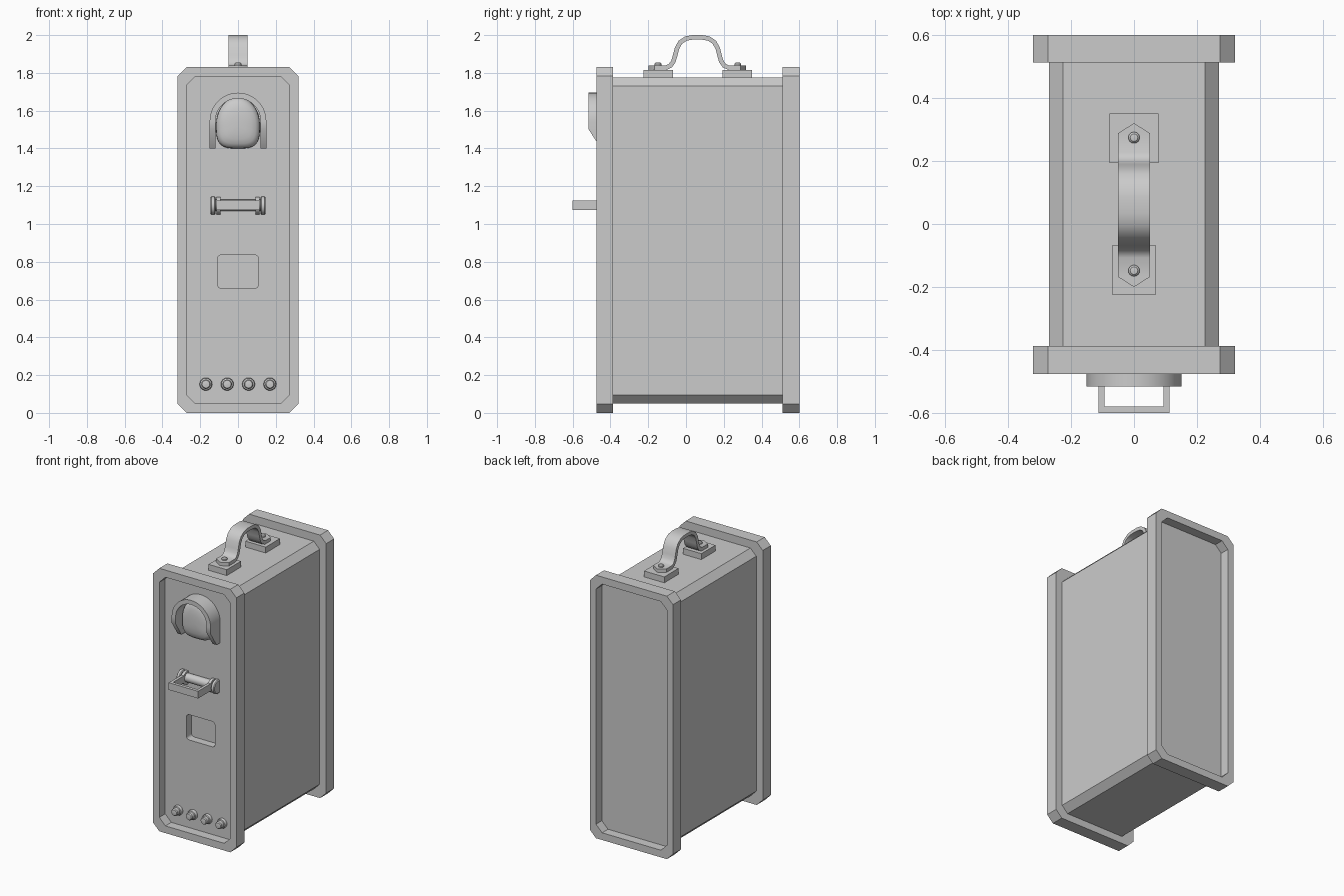
import bpy, bmesh
from math import sin, cos, pi, copysign

if "Cube" in bpy.data.objects:
    bpy.data.objects.remove(bpy.data.objects["Cube"])


def loft(name, rings, smooth=None):
    """Skin a series of closed rings with equal point counts and cap both ends."""
    bm = bmesh.new()
    vs = [[bm.verts.new(p) for p in r] for r in rings]
    n = len(rings[0])
    for a, b in zip(vs, vs[1:]):
        for i in range(n):
            j = (i + 1) % n
            bm.faces.new((a[i], a[j], b[j], b[i]))
    bm.faces.new(vs[0])
    bm.faces.new(vs[-1])
    bmesh.ops.recalc_face_normals(bm, faces=bm.faces[:])
    me = bpy.data.meshes.new(name)
    bm.to_mesh(me)
    bm.free()
    ob = bpy.data.objects.new(name, me)
    bpy.context.collection.objects.link(ob)
    if smooth:
        bpy.ops.object.select_all(action='DESELECT')
        bpy.context.view_layer.objects.active = ob
        ob.select_set(True)
        bpy.ops.object.shade_smooth_by_angle(angle=smooth)
    return ob


def octagon(y, w, z0, z1, c):
    return [(-w, y, z0 + c), (-w + c, y, z0), (w - c, y, z0), (w, y, z0 + c),
            (w, y, z1 - c), (w - c, y, z1), (-w + c, y, z1), (-w, y, z1 - c)]


def box(name, x0, x1, y0, y1, z0, z1):
    return loft(name, [[(x0, y0, z), (x1, y0, z), (x1, y1, z), (x0, y1, z)]
                       for z in (z0, z1)])


def lathe(name, profile, centre, axis, n=20):
    """Revolve (radius, distance) pairs round 'x', 'z' or '-y' through centre."""
    cx, cy, cz = centre
    rings = []
    for r, d in profile:
        ring = []
        for i in range(n):
            u, v = r * cos(2 * pi * i / n), r * sin(2 * pi * i / n)
            off = {'x': (d, u, v), 'z': (u, v, d), '-y': (u, -d, v)}[axis]
            ring.append((cx + off[0], cy + off[1], cz + off[2]))
        rings.append(ring)
    return loft(name, rings, 0.6)


# Case: body with a raised, recessed frame at each end
outer, inner, body = (0.32, 0, 1.83, 0.047), (0.273, 0.05, 1.78, 0.047), (0.27, 0.05, 1.775, 0.045)
PANEL = -0.41
case = loft("case", [octagon(y, *s) for y, s in (
    (PANEL, inner), (-0.475, inner), (-0.475, outer), (-0.387, outer), (-0.387, body),
    (0.512, body), (0.512, outer), (0.6, outer), (0.6, inner), (0.535, inner))])

# Rounded window sunk into the front panel
def round_rect(y, w, h, zc, r):
    return [(sx * (w - r) + r * cos(a), y, zc + sz * (h - r) + r * sin(a))
            for sx, sz, start in ((1, 1, 0), (-1, 1, pi / 2), (-1, -1, pi), (1, -1, 1.5 * pi))
            for a in (start + k * pi / 8 for k in range(5))]

cutter = loft("window_cutter", [round_rect(y, 0.109, 0.088, 0.748, 0.02) for y in (-0.45, -0.355)])
cutter.hide_render = True
mod = case.modifiers.new("window", 'BOOLEAN')
mod.object, mod.operation, mod.solver = cutter, 'DIFFERENCE', 'EXACT'
bpy.context.view_layer.objects.active = case
bpy.ops.object.modifier_apply(modifier=mod.name)
bpy.data.objects.remove(cutter)

# Lamp hood: arch with slanted leg ends
path = [(1, 0, 1.40), (1, 0, 1.50)]
path += [(cos(pi * i / 20), sin(pi * i / 20), 1.545) for i in range(21)]
path += [(-1, 0, 1.50), (-1, 0, 1.40)]
rings = []
for u, v, z in path:
    o, i = (0.15 * u, z + 0.15 * v), (0.12 * u, z + 0.12 * v)
    front = -0.515 + max(0, 1.5 - z) * 0.65
    rings.append([(o[0], front, o[1]), (i[0], front, i[1]),
                  (i[0], PANEL + 0.01, i[1]), (o[0], PANEL + 0.01, o[1])])
loft("lamp_hood", rings, 0.6)

# Lamp lens: bullet outline swelling forward
def power(t, e):
    return copysign(abs(t) ** e, t)

rings = []
for s, d in ((1, -0.01), (1, 0.025), (0.98, 0.038), (0.92, 0.05), (0.8, 0.06),
             (0.6, 0.067), (0.35, 0.071), (0.1, 0.072)):
    ring = []
    for i in range(40):
        a = 2 * pi * i / 40
        e = 1 if a <= pi else 0.6
        ring.append((s * 0.116 * power(cos(a), e), PANEL - d,
                     1.525 + s * (0.145 if a <= pi else 0.125) * power(sin(a), e)))
    rings.append(ring)
loft("lamp_lens", rings, 0.8)

# Latch: axle with end discs and a U-shaped pull
lathe("latch_axle", [(0.03, -0.14), (0.03, 0.14)], (0, -0.425, 1.1), 'x')
for s in (-1, 1):
    lathe("latch_end_disc", [(0.042, -0.013), (0.048, -0.008), (0.048, 0.008), (0.042, 0.013)],
          (s * 0.133, -0.425, 1.097), 'x')
    lathe("latch_inner_disc", [(0.046, -0.01), (0.046, 0.01)], (s * 0.103, -0.425, 1.097), 'x')
loft("latch_pull", [[(xo, yo, 1.075), (xi, yi, 1.075), (xi, yi, 1.125), (xo, yo, 1.125)]
                    for xo, yo, xi, yi in ((-0.113, -0.43, -0.093, -0.43), (-0.113, -0.6, -0.093, -0.578),
                                           (0.113, -0.6, 0.093, -0.578), (0.113, -0.43, 0.093, -0.43))])

# Row of four knobs
for i in range(4):
    lathe("knob", [(0.033, -0.01), (0.034, 0.012), (0.031, 0.02), (0.025, 0.023),
                   (0.025, 0.045), (0.02, 0.052), (0.004, 0.054)],
          (-0.17 + i * 0.113, PANEL, 0.152), '-y', 16)

# Carrying handle: bent strap with pointed feet (offset from middle, height, half width)
half = [(0.258, 1.828, 0.003), (0.228, 1.828, 0.05), (0.165, 1.828, 0.05), (0.143, 1.838, 0.05),
        (0.127, 1.86, 0.05), (0.118, 1.89, 0.05), (0.108, 1.93, 0.05), (0.09, 1.962, 0.05),
        (0.06, 1.982, 0.05), (0.025, 1.988, 0.05)]
strap = [(0.06 - d, z, w) for d, z, w in half] + [(0.06 + d, z, w) for d, z, w in reversed(half)]
rings = []
for i, (y, z, w) in enumerate(strap):
    a, b = strap[max(i - 1, 0)], strap[min(i + 1, len(strap) - 1)]
    dy, dz = b[0] - a[0], b[1] - a[1]
    k = 0.012 / (dy * dy + dz * dz) ** 0.5
    ny, nz = -dz * k, dy * k
    rings.append([(-w, y + ny, z + nz), (w, y + ny, z + nz), (w, y - ny, z - nz), (-w, y - ny, z - nz)])
loft("handle_strap", rings, 0.6)

# Handle pads and bolts
box("handle_pad_front", -0.07, 0.07, -0.224, -0.068, 1.765, 1.816)
box("handle_pad_back", -0.078, 0.078, 0.193, 0.35, 1.765, 1.816)
for y in (-0.148, 0.274):
    lathe("handle_bolt", [(0.018, 1.83), (0.018, 1.848), (0.012, 1.854), (0.002, 1.855)], (0, y, 0), 'z', 16)
